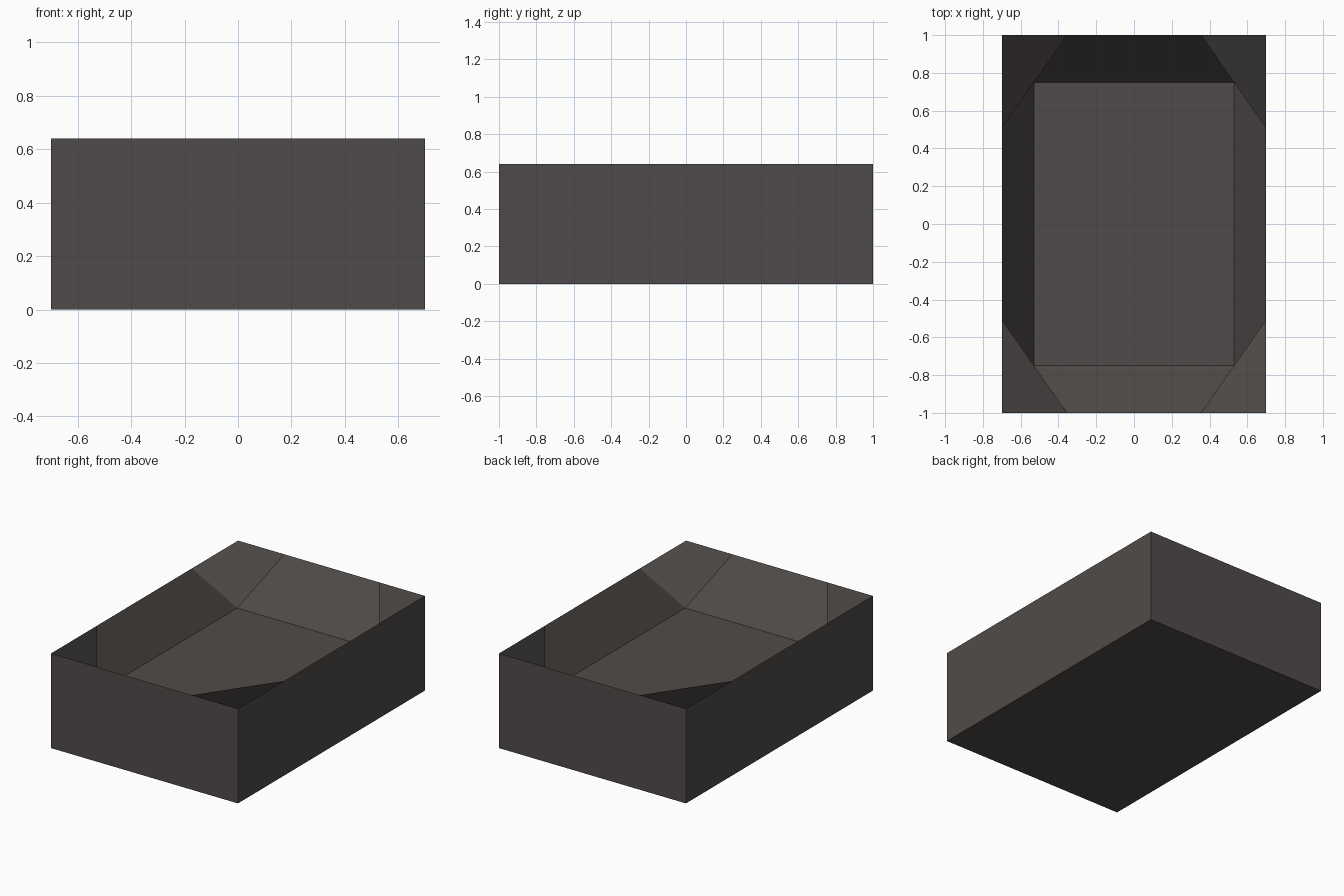
import bpy, bmesh

if "Cube" in bpy.data.objects:
    bpy.data.objects.remove(bpy.data.objects["Cube"])

W, D, H = 0.70, 1.0, 0.64          # outer half sizes and height
RX, RY = 0.355, 0.507              # where the corner gussets meet the rim
FX, FY, FZ = 0.53, 0.749, 0.325    # inner floor

mat = bpy.data.materials.new("dark_warm_grey")
mat.diffuse_color = (0.080, 0.071, 0.067, 1)
mat.use_nodes = True
mat.node_tree.nodes["Principled BSDF"].inputs["Base Color"].default_value = mat.diffuse_color

bm = bmesh.new()
cache = {}


def vert(co):
    if co not in cache:
        cache[co] = bm.verts.new(co)
    return cache[co]


def face(*pts):
    return bm.faces.new([vert(p) for p in pts])


# corner gussets: one folded quad per corner, flat at the rim, then down to the floor
for sx in (1, -1):
    for sy in (1, -1):
        pts = [(sx * W, sy * RY, H), (sx * W, sy * D, H),
               (sx * RX, sy * D, H), (sx * FX, sy * FY, FZ)]
        if sx * sy < 0:            # keep the fold on the rim diagonal when mirrored
            pts = [pts[2], pts[1], pts[0], pts[3]]
        face(*pts)

# sloped inner walls and outer walls
for s in (1, -1):
    face((s * W, -s * RY, H), (s * W, s * RY, H), (s * FX, s * FY, FZ), (s * FX, -s * FY, FZ))
    face((s * RX, s * D, H), (-s * RX, s * D, H), (-s * FX, s * FY, FZ), (s * FX, s * FY, FZ))
    face((s * W, -s * D, 0), (s * W, s * D, 0), (s * W, s * D, H),
         (s * W, s * RY, H), (s * W, -s * RY, H), (s * W, -s * D, H))
    face((s * W, s * D, 0), (-s * W, s * D, 0), (-s * W, s * D, H),
         (-s * RX, s * D, H), (s * RX, s * D, H), (s * W, s * D, H))

# inner floor and underside
face((-FX, -FY, FZ), (FX, -FY, FZ), (FX, FY, FZ), (-FX, FY, FZ))
face((-W, D, 0), (W, D, 0), (W, -D, 0), (-W, -D, 0))

mesh = bpy.data.meshes.new("open_tray")
bm.to_mesh(mesh)
bm.free()
mesh.materials.append(mat)
obj = bpy.data.objects.new("open_tray", mesh)
bpy.context.collection.objects.link(obj)
